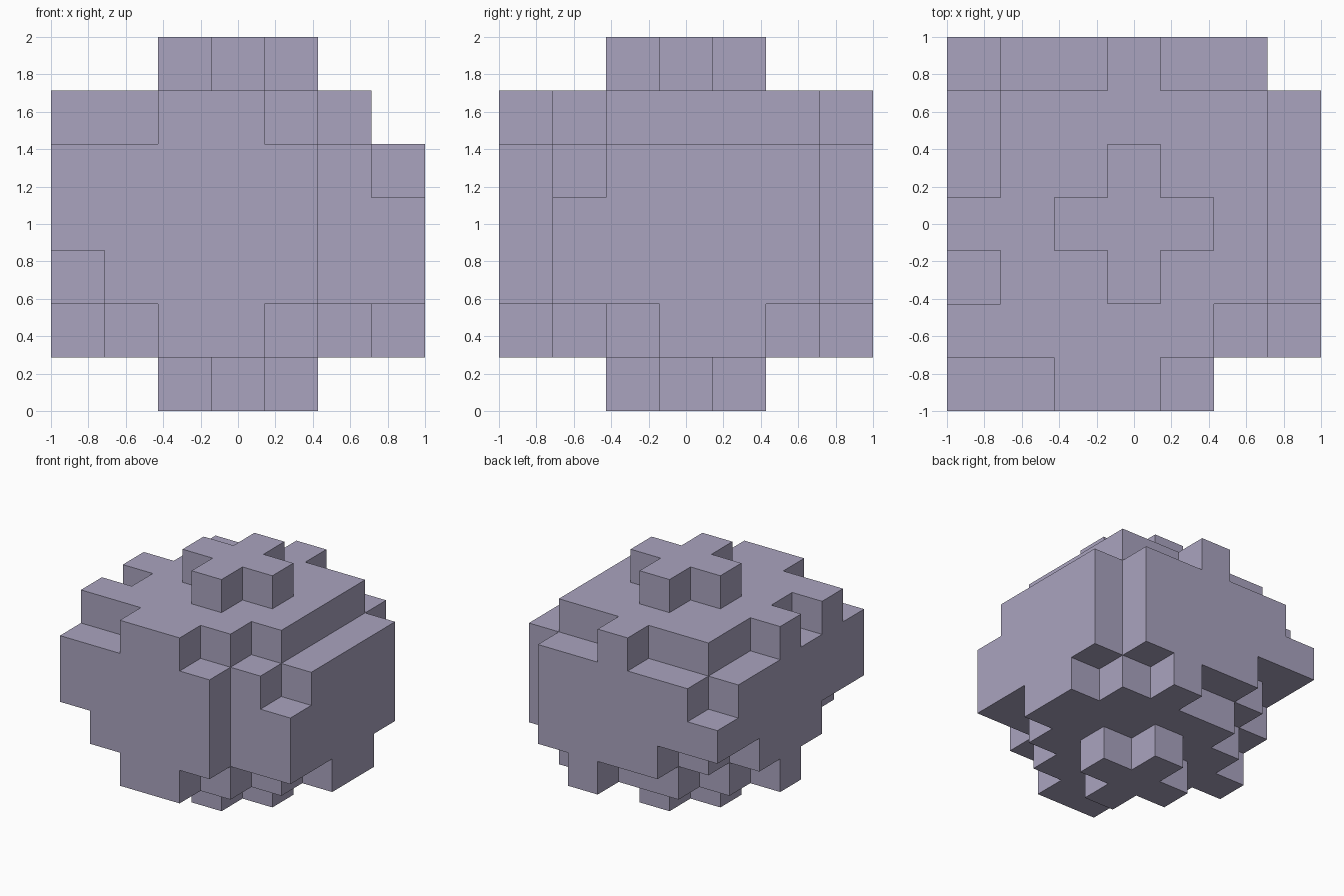
import bpy
import bmesh
from mathutils import Vector

if "Cube" in bpy.data.objects:
    bpy.data.objects.remove(bpy.data.objects["Cube"])

N = 7            # cells per side
S = 2 / N        # cell size

# Each layer, bottom to top: {row (front to back): (first cell, last cell) along x}
cross = {2: (3, 3), 3: (2, 4), 4: (3, 3)}
layers = [
    cross,
    {0: (2, 3), 1: (2, 4), 2: (1, 5), 3: (0, 6), 4: (1, 6), 5: (2, 5), 6: (4, 4)},
    {0: (1, 4), 1: (1, 6), 2: (0, 6), 3: (0, 6), 4: (0, 6), 5: (1, 6), 6: (2, 5)},
    {0: (0, 4), 1: (0, 6), 2: (0, 6), 3: (0, 6), 4: (0, 6), 5: (0, 6), 6: (0, 5)},
    {0: (0, 4), 1: (0, 5), 2: (0, 6), 3: (0, 6), 4: (0, 6), 5: (0, 6), 6: (1, 5)},
    {0: (2, 3), 1: (0, 4), 2: (1, 5), 3: (0, 5), 4: (1, 5), 5: (1, 5), 6: (3, 3)},
    cross,
]
cells = {(x, y, z)
         for z, rows in enumerate(layers)
         for y, (a, b) in rows.items()
         for x in range(a, b + 1)}

# Blocky boulder: skin only the exposed sides of the filled cells
bm = bmesh.new()
corners = {}


def corner(p):
    if p not in corners:
        corners[p] = bm.verts.new(Vector(p) * S - Vector((1, 1, 0)))
    return corners[p]


for cell in sorted(cells):
    for axis in range(3):
        u, v = (axis + 1) % 3, (axis + 2) % 3
        for side in (0, 1):
            neighbour = list(cell)
            neighbour[axis] += 2 * side - 1
            if tuple(neighbour) in cells:
                continue
            quad = []
            for du, dv in ((0, 0), (1, 0), (1, 1), (0, 1)):
                p = list(cell)
                p[axis] += side
                p[u] += du
                p[v] += dv
                quad.append(corner(tuple(p)))
            bm.faces.new(quad if side else quad[::-1])

# Merge coplanar squares into large flat faces
bmesh.ops.dissolve_limit(bm, angle_limit=0.01, verts=bm.verts[:], edges=bm.edges[:])

mesh = bpy.data.meshes.new("blocky_boulder")
bm.to_mesh(mesh)
bm.free()

# Purple-grey stone
stone = bpy.data.materials.new("purple_grey_stone")
stone.diffuse_color = (0.40, 0.37, 0.52, 1)
stone.use_nodes = True
stone.node_tree.nodes["Principled BSDF"].inputs["Base Color"].default_value = stone.diffuse_color
mesh.materials.append(stone)
bpy.context.collection.objects.link(bpy.data.objects.new("blocky_boulder", mesh))
